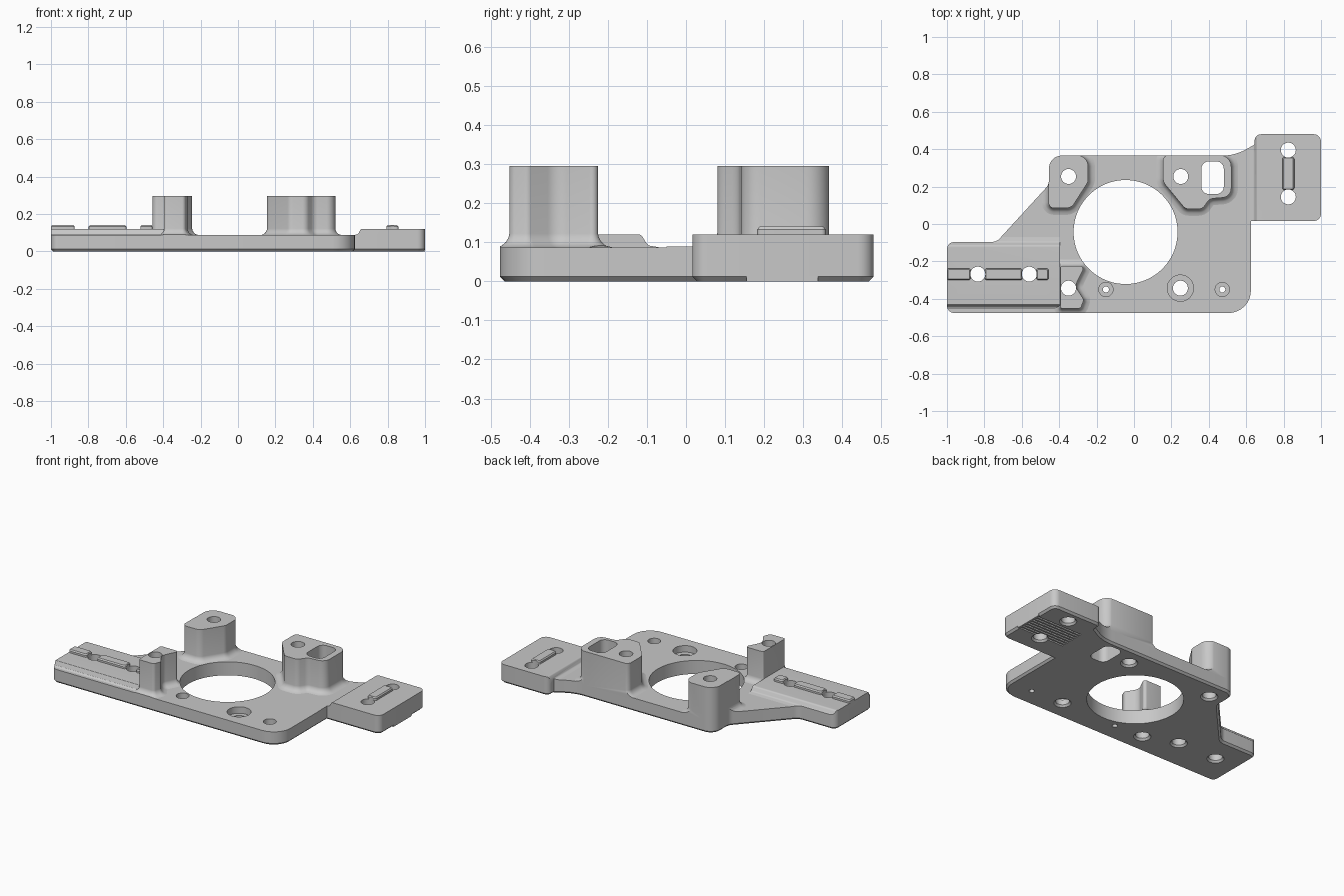
import bpy, bmesh, math
from mathutils import Vector

if "Cube" in bpy.data.objects:
    bpy.data.objects.remove(bpy.data.objects["Cube"], do_unlink=True)

grey = bpy.data.materials.new("machined_grey")
grey.use_nodes = True
grey.diffuse_color = (0.58, 0.58, 0.58, 1)
grey.node_tree.nodes["Principled BSDF"].inputs["Base Color"].default_value = (0.58, 0.58, 0.58, 1)

TOP, PAD, BOSS = 0.087, 0.12, 0.295


def rounded(corners, seg=8):
    """Counter-clockwise outline from (x, y, radius) corners."""
    pts = []
    for i, (x, y, r) in enumerate(corners):
        p = Vector((x, y))
        if r == 0:
            pts.append(p)
            continue
        a = (Vector(corners[i - 1][:2]) - p).normalized()
        b = (Vector(corners[(i + 1) % len(corners)][:2]) - p).normalized()
        half = a.angle(b) / 2
        centre = p + (a + b).normalized() * r / math.sin(half)
        va = (p + a * r / math.tan(half) - centre).normalized()
        vb = (p + b * r / math.tan(half) - centre).normalized()
        sweep = math.pi - 2 * half
        for k in range(seg + 1):
            t = sweep * k / seg
            pts.append(centre + (va * math.sin(sweep - t) + vb * math.sin(t)) * r / math.sin(sweep))
    return pts


def box_outline(x0, x1, y0, y1, r=0.0):
    return rounded([(x0, y0, r), (x1, y0, r), (x1, y1, r), (x0, y1, r)])


def circle(x, y, r, n=48):
    return [Vector((x + r * math.cos(k * math.tau / n), y + r * math.sin(k * math.tau / n))) for k in range(n)]


def offset(pts, d):
    out = []
    for i, p in enumerate(pts):
        e = (p - pts[i - 1]).normalized()
        f = (pts[(i + 1) % len(pts)] - p).normalized()
        n, m = Vector((e.y, -e.x)), Vector((f.y, -f.x))
        out.append(p + (n + m) * d / (1 + n.dot(m)))
    return out


def add_prism(bm, pts, layers):
    """Stack of outlines; each layer is (height, outward offset)."""
    rings = [[bm.verts.new((q.x, q.y, z)) for q in offset(pts, d)] for z, d in layers]
    n = len(pts)
    for lo, hi in zip(rings, rings[1:]):
        for k in range(n):
            bm.faces.new((lo[k], lo[(k + 1) % n], hi[(k + 1) % n], hi[k]))
    bm.faces.new(rings[0][::-1])
    bm.faces.new(rings[-1])


def make(name, prisms, turn=None):
    bm = bmesh.new()
    for pts, layers in prisms:
        add_prism(bm, pts, layers)
    if turn:
        for v in bm.verts:
            v.co = turn(v.co)
    bmesh.ops.recalc_face_normals(bm, faces=bm.faces)
    mesh = bpy.data.meshes.new(name)
    bm.to_mesh(mesh)
    bm.free()
    mesh.materials.append(grey)
    ob = bpy.data.objects.new(name, mesh)
    bpy.context.collection.objects.link(ob)
    return ob


def finish(ob, steps):
    bpy.ops.object.select_all(action="DESELECT")
    bpy.context.view_layer.objects.active = ob
    ob.select_set(True)
    for kind, tool in steps:
        mod = ob.modifiers.new("cut", "BOOLEAN")
        mod.operation, mod.solver, mod.object = kind, "EXACT", tool
        bpy.ops.object.modifier_apply(modifier=mod.name)
    bpy.ops.object.shade_smooth_by_angle(angle=math.radians(32))


# Plate outline
outline = rounded([
    (-1, -0.476, 0.04), (0.625, -0.476, 0.12), (0.625, 0.016, 0), (1, 0.016, 0.04),
    (1, 0.48, 0.04), (0.645, 0.48, 0.035), (0.645, 0.425, 0), (0.54, 0.366, 0.25),
    (-0.455, 0.366, 0.07), (-0.455, 0.21, 0.06), (-0.735, -0.096, 0.06), (-1, -0.096, 0.04)])

# Cutters: bore, screw holes, counterbores, window
through = [(-0.1, 0.01), (0, 0.01), (0.012, 0), (0.5, 0)]
holes = [(circle(x, y, 0.04), through) for x, y in
         [(-0.835, -0.268), (-0.56, -0.268), (0.825, 0.395), (0.825, 0.145),
          (-0.35, 0.254), (0.25, 0.254), (-0.35, -0.343)]]
holes.append((circle(-0.045, -0.043, 0.278, 96), [(-0.1, 0), (0.5, 0)]))
holes.append((box_outline(0.36, 0.48, 0.16, 0.335, 0.04), [(-0.1, 0), (0.5, 0)]))
holes.append((circle(0.248, -0.343, 0.04),
              [(-0.1, 0.01), (0, 0.01), (0.012, 0), (0.045, 0), (0.045, 0.03), (0.5, 0.03)]))
for x in (-0.15, 0.472):
    holes.append((circle(x, -0.35, 0.016), [(-0.1, 0), (0.045, 0), (0.045, 0.022), (0.5, 0.022)]))
hole_cutter = make("hole_cutter", holes)
groove_cutter = make("groove_cutter", [
    (box_outline(0.67, 0.99, y, y + 0.011), [(-0.05, 0), (0.018, 0)])
    for y in [0.16 + 0.0225 * k for k in range(8)]])
clip = make("outline_clip", [(outline, [(-0.1, 0), (0.5, 0)])])
drill = ("DIFFERENCE", hole_cutter)
trim = ("INTERSECT", clip)

# Base plate with chamfered bottom edge and grip grooves
plate = make("base_plate", [(outline, [(0, -0.012), (0.012, 0), (TOP, 0)])])
finish(plate, [drill, ("DIFFERENCE", groove_cutter)])
lip = make("groove_lip", [(box_outline(0.98, 1, 0.155, 0.338), [(0, 0), (0.02, 0)])])
finish(lip, [("DIFFERENCE", groove_cutter)])

# Raised pads with ramped edges, extruded sideways from a profile
left_profile = rounded([(-0.455, 0.07, 0), (-0.07, 0.07, 0), (-0.07, TOP, 0),
                        (-0.098, 0.092, 0.015), (-0.115, PAD, 0.015),
                        (-0.432, PAD, 0.004), (-0.442, 0.094, 0.004), (-0.455, TOP, 0)])
left_pad = make("left_pad", [(left_profile, [(-1.05, 0), (-0.395, 0)])],
                lambda c: Vector((c.z, c.x, c.y)))
finish(left_pad, [trim, drill])
right_profile = rounded([(0.618, 0.07, 0), (1.05, 0.07, 0), (1.05, PAD, 0),
                         (0.657, PAD, 0.012), (0.642, 0.092, 0.012), (0.618, TOP, 0)])
right_pad = make("right_pad", [(right_profile, [(-0.05, 0), (0.55, 0)])],
                 lambda c: Vector((c.x, c.z, c.y)))
finish(right_pad, [trim, drill])

# Locating ridges on the pads
ridge = [(0.11, 0), (0.132, 0), (0.14, -0.006)]
for name, x0, x1, y0, y1 in [("left_ridge_outer", -1, -0.873, -0.3, -0.238),
                             ("left_ridge_middle", -0.798, -0.597, -0.3, -0.238),
                             ("left_ridge_inner", -0.522, -0.457, -0.3, -0.238),
                             ("right_ridge", 0.793, 0.857, 0.182, 0.358)]:
    finish(make(name, [(box_outline(x0, x1, y0, y1, 0.012), ridge)]), [drill])

# Standing bosses with flared feet
flare = [(0.075, 0.036), (TOP, 0.036), (0.091, 0.02), (0.1, 0.009), (0.112, 0.002), (0.122, 0), (BOSS, 0)]
bosses = {
    "back_right_boss": [(-0.457, 0.085, 0.03), (-0.335, 0.085, 0.05), (-0.245, 0.225, 0.05),
                        (-0.245, 0.368, 0.06), (-0.457, 0.368, 0)],
    "back_left_boss": [(0.275, 0.08, 0.04), (0.365, 0.08, 0.04), (0.405, 0.135, 0.045),
                       (0.52, 0.145, 0.05), (0.52, 0.368, 0.06), (0.155, 0.368, 0.03), (0.155, 0.225, 0.06)],
    "front_boss": [(-0.393, -0.452, 0.01), (-0.285, -0.452, 0.02), (-0.268, -0.405, 0.02),
                   (-0.315, -0.33, 0.05), (-0.262, -0.225, 0.015), (-0.393, -0.225, 0.01)],
}
for name, corners in bosses.items():
    finish(make(name, [(rounded(corners), flare)]), [trim, drill])

# Discard the cutters
for tool in (hole_cutter, groove_cutter, clip):
    bpy.data.objects.remove(tool, do_unlink=True)
